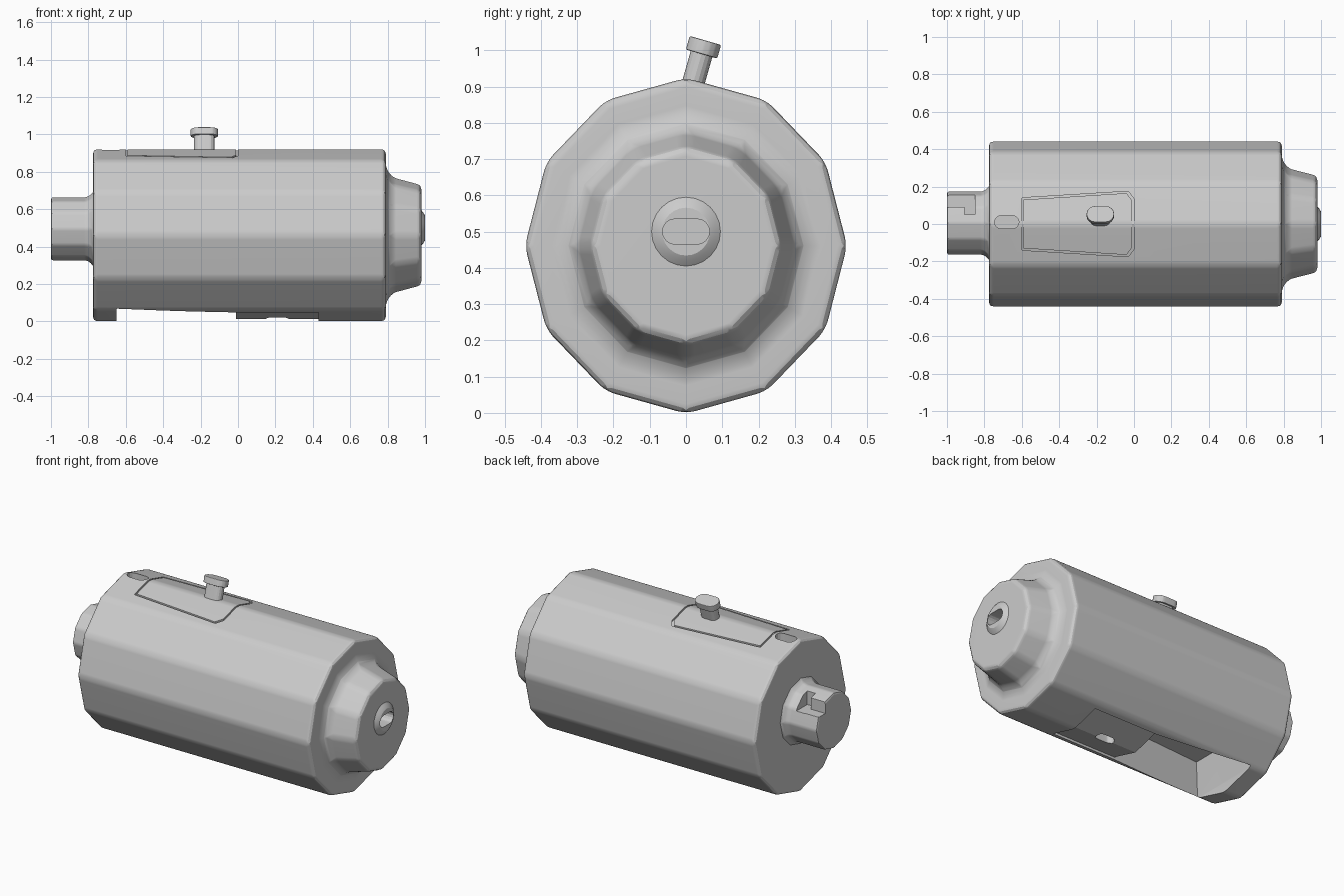
import bpy, bmesh, math
from mathutils import Vector, Matrix

if "Cube" in bpy.data.objects:
    bpy.data.objects.remove(bpy.data.objects["Cube"], do_unlink=True)

grey = bpy.data.materials.new("plain grey")
grey.use_nodes = True
grey.diffuse_color = (0.6, 0.6, 0.6, 1)
grey.node_tree.nodes["Principled BSDF"].inputs["Base Color"].default_value = (0.6, 0.6, 0.6, 1)


def loft(name, loops, closed=False):
    """Skin a row of equal loops; cap the ends, or join last to first."""
    bm = bmesh.new()
    rings = [[bm.verts.new(p) for p in loop] for loop in loops]
    pairs = list(zip(rings, rings[1:]))
    if closed:
        pairs.append((rings[-1], rings[0]))
    else:
        bm.faces.new(rings[0])
        bm.faces.new(rings[-1])
    for a, b in pairs:
        for i in range(len(a)):
            j = (i + 1) % len(a)
            bm.faces.new((a[i], a[j], b[j], b[i]))
    bmesh.ops.recalc_face_normals(bm, faces=bm.faces)
    mesh = bpy.data.meshes.new(name)
    bm.to_mesh(mesh)
    bm.free()
    mesh.materials.append(grey)
    obj = bpy.data.objects.new(name, mesh)
    bpy.context.collection.objects.link(obj)
    return obj


def turned(name, rows, z, y=0.0, sides=12, squash=1.0):
    """Faceted turning along x from (x, radius) rows, one corner up."""
    angles = [math.tau * i / sides for i in range(sides)]
    return loft(name, [[(x, y + r * squash * math.sin(a), z + r * math.cos(a))
                        for a in angles] for x, r in rows])


def slot(length, width, n=8):
    """Outline with two straight sides and round ends."""
    r, h = width / 2, (length - width) / 2
    pts = []
    for side in (1, -1):
        for i in range(n + 1):
            a = -math.pi / 2 + math.pi * i / n
            pts.append((side * (h + r * math.cos(a)), side * r * math.sin(a)))
    return pts


def box(name, lo, hi):
    (x0, y0, z0), (x1, y1, z1) = lo, hi
    flat = [(x0, y0), (x1, y0), (x1, y1), (x0, y1)]
    return loft(name, [[(x, y, z) for x, y in flat] for z in (z0, z1)])


def activate(obj):
    bpy.ops.object.select_all(action='DESELECT')
    obj.select_set(True)
    bpy.context.view_layer.objects.active = obj


def apply_bevel(obj, width, segments=2):
    activate(obj)
    mod = obj.modifiers.new("soft edges", 'BEVEL')
    mod.width, mod.segments = width, segments
    mod.limit_method, mod.angle_limit = 'ANGLE', math.radians(20)
    bpy.ops.object.modifier_apply(modifier=mod.name)


def cut(obj, cutters):
    activate(obj)
    for cutter in cutters:
        cutter.hide_render = True
        mod = obj.modifiers.new("cut", 'BOOLEAN')
        mod.operation, mod.solver, mod.object = 'DIFFERENCE', 'EXACT', cutter
        bpy.ops.object.modifier_apply(modifier=mod.name)
        bpy.data.objects.remove(cutter, do_unlink=True)


def finish(obj):
    activate(obj)
    bpy.ops.object.shade_smooth_by_angle(angle=math.radians(22))
    obj.modifiers.new("even shading", 'WEIGHTED_NORMAL').keep_sharp = True


# Main barrel with the tapered end collar
barrel = turned("barrel", [(-0.775, 0.463), (0.79, 0.463), (0.79, 0.36),
                           (0.82, 0.315), (0.98, 0.272)], z=0.461, squash=0.96)
apply_bevel(barrel, 0.025, 3)

# Deep tapered pocket underneath
pocket_rows = []
for z, x0, x1, w0, w1 in ((-0.05, -0.65, -0.01, 0.23, 0.18),
                          (0.06, -0.65, -0.01, 0.23, 0.18),
                          (0.25, -0.6, -0.03, 0.18, 0.14)):
    pocket_rows.append([(x0, -w0, z), (x1, -w1, z), (x1, w1, z), (x0, w0, z)])
pocket = loft("pocket_cutter", pocket_rows)

# Shallow recess beside the pocket, following the facets
section = [(-0.18, -0.1), (0.18, -0.1), (0.18, 0.063), (0, 0.013), (-0.18, 0.063)]
recess = loft("recess_cutter", [[(x, y, z) for y, z in section] for x in (-0.02, 0.43)])
under_slot = loft("under_slot_cutter", [[(0.21 + u, v, z) for u, v in slot(0.12, 0.06)]
                                        for z in (-0.05, 0.1)])

# Slot in the top and groove outlining the hatch
top_slot = loft("top_slot_cutter", [[(-0.68 + u, 0.01 + v, z) for u, v in slot(0.13, 0.07)]
                                    for z in (0.78, 1.0)])


def hatch(inset, lift):
    a, b, w0, w1 = -0.6 + inset, -inset, 0.14 - inset, 0.175 - inset
    flat = [(a, -w0), (b - 0.03, -w1), (b, -w1 + 0.04), (b, 0),
            (b, w1 - 0.04), (b - 0.03, w1), (a, w0), (a, 0)]
    return [(x, y, 0.923 - 0.279 * abs(y) + lift) for x, y in flat]


groove = loft("hatch_groove_cutter", [hatch(0, -0.008), hatch(0, 0.02),
                                      hatch(0.01, 0.02), hatch(0.01, -0.008)], closed=True)
cut(barrel, [pocket, recess, under_slot, top_slot, groove])

# Domed boss on the collar, with a slot through both
boss = turned("end_boss", [(0.95, 0.1), (0.98, 0.095), (0.992, 0.08), (1.0, 0.066)],
              z=0.5, sides=24)
for part in (barrel, boss):
    cut(part, [loft("end_slot_cutter", [[(x, u, 0.5 + v) for u, v in slot(0.13, 0.07)]
                                        for x in (0.9, 1.1)])])

# Narrow neck at the other end, with an angled locking notch
neck = turned("neck", [(-1.0, 0.17), (-0.81, 0.17), (-0.785, 0.185), (-0.765, 0.21)],
              z=0.495, y=0.005)
apply_bevel(neck, 0.012)
cut(neck, [box("notch_cross_cutter", (-0.905, 0.05, 0.57), (-0.85, 0.155, 0.8)),
           box("notch_entry_cutter", (-1.1, 0.09, 0.571), (-0.88, 0.154, 0.81))])

# Oval push button standing square to the back top facet
tilt = Matrix.Translation((-0.18, 0.02, 0.91)) @ Matrix.Rotation(math.radians(-16), 4, 'X')


def oval(name, length, width, low, high):
    return loft(name, [[tilt @ Vector((u, v, z)) for u, v in slot(length, width)]
                       for z in (low, high)])


stem = oval("button_stem", 0.11, 0.062, -0.04, 0.1)
cap = oval("button_cap", 0.148, 0.09, 0.083, 0.122)
apply_bevel(cap, 0.004)

for part in (barrel, boss, neck, stem, cap):
    finish(part)
